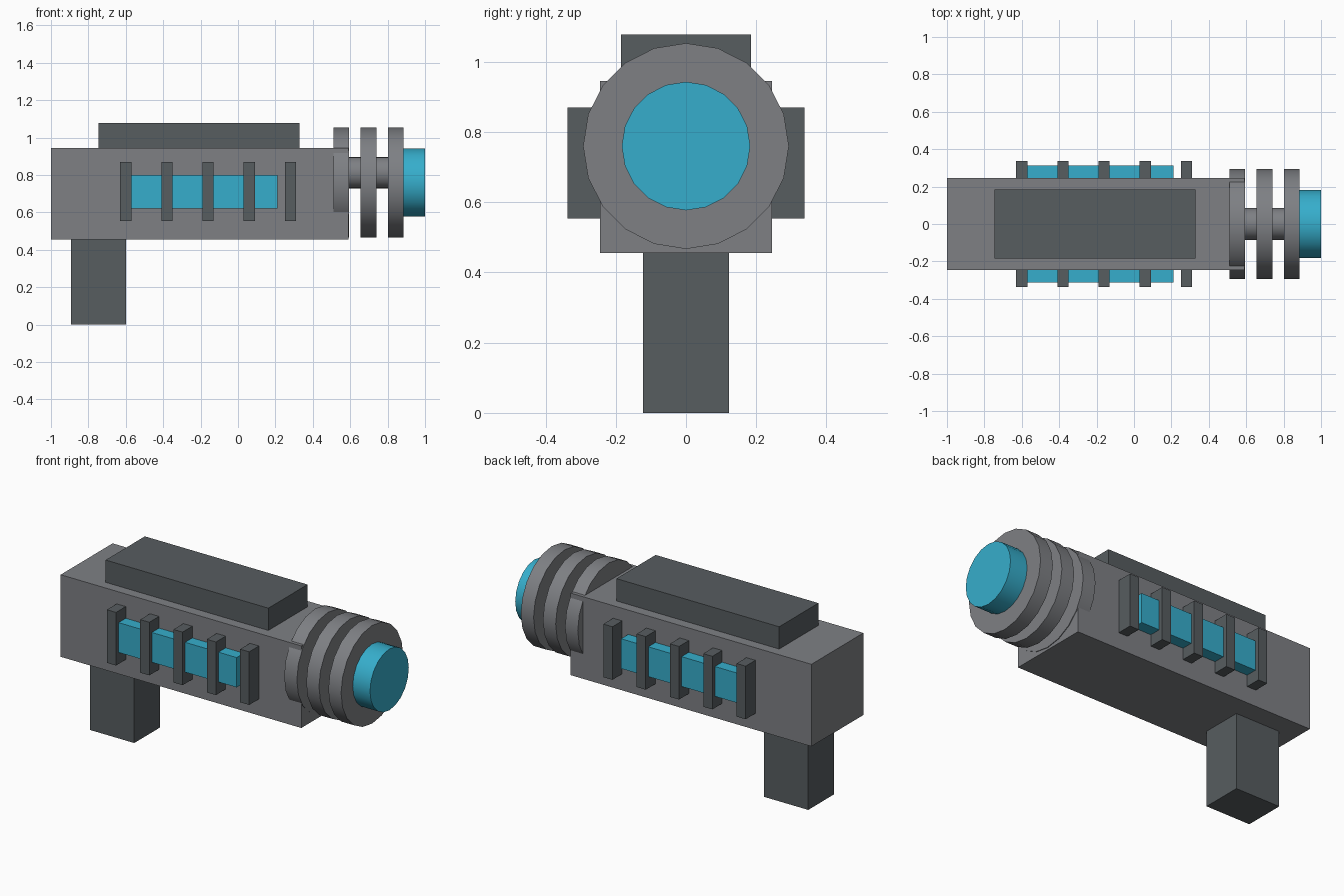
import bpy
import math

cube = bpy.data.objects.get("Cube")
if cube:
    bpy.data.objects.remove(cube, do_unlink=True)


def material(name, rgb):
    m = bpy.data.materials.new(name)
    m.use_nodes = True
    m.diffuse_color = (*rgb, 1)
    m.node_tree.nodes["Principled BSDF"].inputs["Base Color"].default_value = (*rgb, 1)
    return m


GREY = material("mid_grey", (0.209, 0.216, 0.231))
DARK = material("dark_grey", (0.095, 0.109, 0.117))
CYAN = material("cyan", (0.037, 0.423, 0.604))


def box(name, mat, x, y, z):
    """Box from its (min, max) extent along each axis."""
    bpy.ops.mesh.primitive_cube_add(size=1, location=[sum(r) / 2 for r in (x, y, z)])
    ob = bpy.context.object
    ob.name = name
    ob.scale = [r[1] - r[0] for r in (x, y, z)]
    bpy.ops.object.transform_apply(location=False, rotation=False, scale=True)
    ob.data.materials.append(mat)
    return ob


def cylinder(name, mat, x, radius, z):
    """Smooth-sided cylinder lying along x."""
    bpy.ops.mesh.primitive_cylinder_add(
        vertices=20, radius=radius, depth=x[1] - x[0],
        location=(sum(x) / 2, 0, z), rotation=(0, math.pi / 2, 0))
    ob = bpy.context.object
    ob.name = name
    bpy.ops.object.transform_apply(location=False, rotation=True, scale=False)
    bpy.ops.object.shade_smooth_by_angle(angle=math.radians(30))
    ob.data.materials.append(mat)
    return ob


# Body, top plate and grip
BODY_TOP, BODY_BOTTOM, BODY_SIDE = 0.945, 0.455, 0.245
box("body", GREY, (-1, 0.59), (-BODY_SIDE, BODY_SIDE), (BODY_BOTTOM, BODY_TOP))
box("top_plate", DARK, (-0.745, 0.33), (-0.185, 0.185), (BODY_TOP, 1.078))
box("grip", DARK, (-0.893, -0.6), (-0.122, 0.122), (0, BODY_BOTTOM))

# Glowing cell and ribs on each side
for side, s in (("right", -1), ("left", 1)):
    def span(outer):
        return sorted((s * (BODY_SIDE - 0.01), s * outer))
    box(f"{side}_cell", CYAN, (-0.58, 0.21), span(0.313), (0.622, 0.8))
    for i in range(5):
        x = -0.6 + 0.22 * i
        box(f"{side}_rib_{i + 1}", DARK, (x - 0.03, x + 0.03), span(0.337), (0.553, 0.87))

# Barrel: shaft, three discs and the glowing tip
AXIS = 0.76
cylinder("barrel_shaft", GREY, (0.55, 0.82), 0.085, 0.812)
for i in range(3):
    x = 0.51 + 0.146 * i
    cylinder(f"barrel_disc_{i + 1}", GREY, (x, x + 0.084), 0.293, AXIS)
cylinder("barrel_tip", CYAN, (0.87, 1), 0.183, AXIS)
